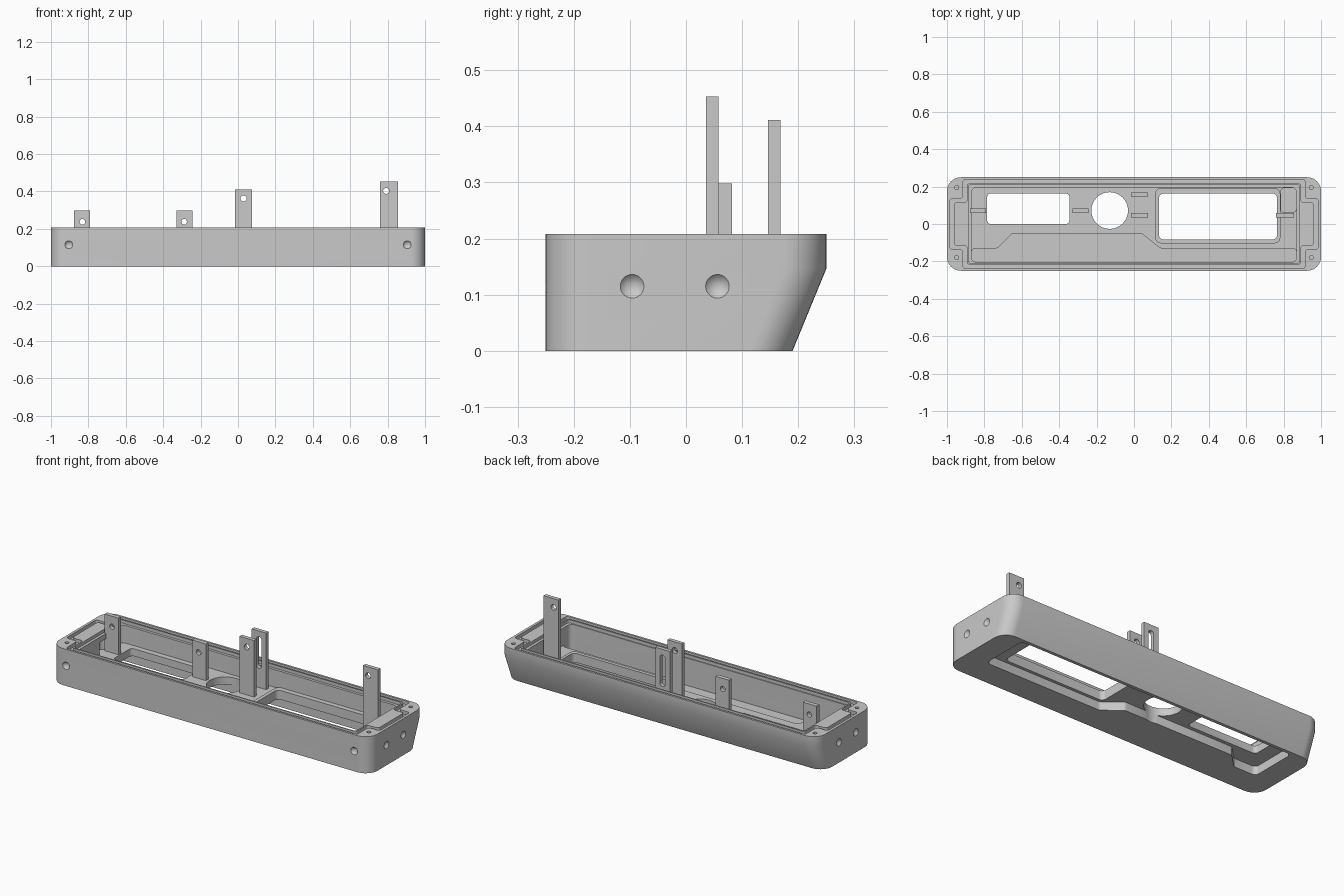
import bpy, bmesh, math
from mathutils import Vector, Matrix

cube = bpy.data.objects.get("Cube")
if cube:
    bpy.data.objects.remove(cube, do_unlink=True)

grey = bpy.data.materials.new("plain grey")
grey.use_nodes = True
grey.diffuse_color = (0.59, 0.59, 0.59, 1)
grey.node_tree.nodes["Principled BSDF"].inputs["Base Color"].default_value = grey.diffuse_color


def rect(x0, x1, y0, y1):
    return [(x0, y0), (x1, y0), (x1, y1), (x0, y1)]


def circle(x, y, r, n=32):
    return [(x + r * math.cos(i * math.tau / n), y + r * math.sin(i * math.tau / n)) for i in range(n)]


def rounded(pts, r, n=6):
    """Fillet every corner of a polygon with radius r."""
    out = []
    for i, p in enumerate(pts):
        p = Vector((*p, 0))
        u = (Vector((*pts[i - 1], 0)) - p).normalized()
        v = (Vector((*pts[(i + 1) % len(pts)], 0)) - p).normalized()
        half = u.angle(v) / 2
        d = r / math.tan(half)
        c = p + (u + v).normalized() * r / math.sin(half)
        a, b = (p + u * d - c).normalized(), (p + v * d - c).normalized()
        out += [(c + a.slerp(b, k / n) * r).to_2d()[:] for k in range(n + 1)]
    return out


def finish(name, bm):
    bmesh.ops.recalc_face_normals(bm, faces=bm.faces)
    mesh = bpy.data.meshes.new(name)
    bm.to_mesh(mesh)
    bm.free()
    mesh.materials.append(grey)
    ob = bpy.data.objects.new(name, mesh)
    bpy.context.collection.objects.link(ob)
    return ob


def loft(name, rings):
    """Solid through outlines (points, z) of equal length."""
    bm = bmesh.new()
    loops = [[bm.verts.new((x, y, z)) for x, y in pts] for pts, z in rings]
    for lo, hi in zip(loops, loops[1:]):
        for i in range(len(lo)):
            bm.faces.new((lo[i - 1], lo[i], hi[i], hi[i - 1]))
    bm.faces.new(loops[0])
    bm.faces.new(loops[-1])
    return finish(name, bm)


def prism(name, pts, z0, z1):
    return loft(name, [(pts, z0), (pts, z1)])


def cut(ob, cutter):
    """Subtract the cutter and delete it."""
    mod = ob.modifiers.new("cut", 'BOOLEAN')
    mod.operation, mod.solver, mod.object = 'DIFFERENCE', 'EXACT', cutter
    deps = bpy.context.evaluated_depsgraph_get()
    mesh = bpy.data.meshes.new_from_object(ob.evaluated_get(deps))
    ob.modifiers.clear()
    ob.data = mesh
    bpy.data.objects.remove(cutter, do_unlink=True)


def dimple(ob, pos, normal):
    """Conical countersink in an outer wall."""
    bm = bmesh.new()
    turn = Vector(normal).to_track_quat('-Z', 'Y').to_matrix().to_4x4()
    bmesh.ops.create_cone(bm, cap_ends=True, segments=28, radius1=0.022, radius2=0, depth=0.024,
                          matrix=Matrix.Translation(Vector(pos) - Vector(normal) * 0.011) @ turn)
    cut(ob, finish("cutter", bm))


def post(name, x0, x1, y0, y1, top, hole):
    """Upright tab with an opening through its thickness."""
    ob = prism(name, rect(x0, x1, y0, y1), FLOOR - 0.01, top)
    drill = prism("cutter", hole, -y1 - 0.02, -y0 + 0.02)
    drill.data.transform(Matrix.Rotation(math.pi / 2, 4, 'X'))
    cut(ob, drill)
    return ob


TOP, FLOOR = 0.208, 0.09

# Outer shell with the back leaning in towards the bottom
levels = [(0.19, 0), (0.25, 0.146), (0.25, TOP)]
shell = loft("tray_shell", [(rounded(rect(-1, 1, -0.25, y), 0.075, 10), z) for y, z in levels])

# Main cavity and shallow ledge around its mouth
cut(shell, prism("cutter", rounded(rect(-0.87, 0.87, -0.205, 0.195), 0.03), FLOOR, 0.3))
cut(shell, prism("cutter", rounded(rect(-0.885, 0.885, -0.21, 0.21), 0.015), 0.19, 0.3))

# Stepped floor: deeper along the front inside, hollowed at the back underneath
step = [(-0.87, -0.13), (-0.73, -0.13), (-0.65, -0.05), (0.04, -0.05), (0.14, -0.13), (0.87, -0.13)]
cut(shell, prism("cutter", rounded([(-0.87, -0.205), (0.87, -0.205)] + step[::-1], 0.025), 0.035, 0.1))
under = [(x, y + 0.03) for x, y in step] + [(0.87, 0.172), (-0.87, 0.172)]
cut(shell, prism("cutter", rounded(under, 0.025), -0.1, 0.048))

# Seal groove passing inside the corner screws


def seal(x_end, x_side, y_end, y_side):
    q = [(x_end, y_end), (x_side, y_end), (x_side, y_side)]
    pts = q + [(-x, y) for x, y in q[::-1]]
    return rounded(pts + [(-x, -y) for x, y in pts], 0.014, 4)


groove = prism("cutter", seal(0.985, 0.915, 0.135, 0.238), 0.188, 0.3)
cut(groove, prism("cutter", seal(0.962, 0.893, 0.115, 0.217), 0.1, 0.4))
cut(shell, groove)

# Corner screw holes and wall countersinks
for s in (-1, 1):
    for y in (0.195, -0.18):
        cut(shell, prism("cutter", circle(s * 0.948, y, 0.011, 16), 0.1, 0.3))
    dimple(shell, (s * 0.905, -0.25, 0.115), (0, -1, 0))
    for y in (-0.096, 0.056):
        dimple(shell, (s, y, 0.115), (s, 0, 0))

# Side notch and shallow corner pocket
cut(shell, prism("cutter", rounded(rect(-0.905, -0.84, 0, 0.07), 0.02), FLOOR, 0.16))
cut(shell, prism("cutter", rounded(rect(0.785, 0.868, 0.062, 0.193), 0.02), 0.07, 0.12))

# Floor openings
wide = rounded(rect(0.133, 0.765, -0.083, 0.163), 0.025)
cut(shell, prism("cutter", rounded(rect(-0.785, -0.345, 0, 0.163), 0.02), -0.1, 0.15))
cut(shell, prism("cutter", circle(-0.13, 0.072, 0.098, 48), -0.1, 0.15))
cut(shell, prism("cutter", wide, -0.1, 0.15))

# Raised rim around the wide opening
rim = prism("opening_rim", rounded(rect(0.113, 0.782, -0.103, 0.192), 0.03), FLOOR - 0.005, FLOOR + 0.01)
cut(rim, prism("cutter", wide, 0, 0.2))

# Upright mounting tabs
slot = rounded(rect(0.014, 0.046, 0.2, 0.378), 0.0155, 8)
tabs = [
    post("right_tab", -0.878, -0.792, 0.058, 0.082, 0.298, circle(-0.832, 0.238, 0.015)),
    post("middle_tab", -0.328, -0.242, 0.058, 0.082, 0.298, circle(-0.288, 0.238, 0.015)),
    post("centre_front_tab", -0.016, 0.075, 0.036, 0.058, 0.411, circle(0.03, 0.362, 0.016)),
    post("centre_slotted_tab", -0.016, 0.075, 0.146, 0.168, 0.411, slot),
    post("left_tab", 0.76, 0.855, 0.036, 0.058, 0.453, circle(0.792, 0.403, 0.016)),
]

# Smooth shading with sharp edges kept
bpy.ops.object.select_all(action='DESELECT')
for ob in [shell, rim] + tabs:
    ob.select_set(True)
bpy.context.view_layer.objects.active = shell
bpy.ops.object.shade_smooth_by_angle(angle=math.radians(25))
